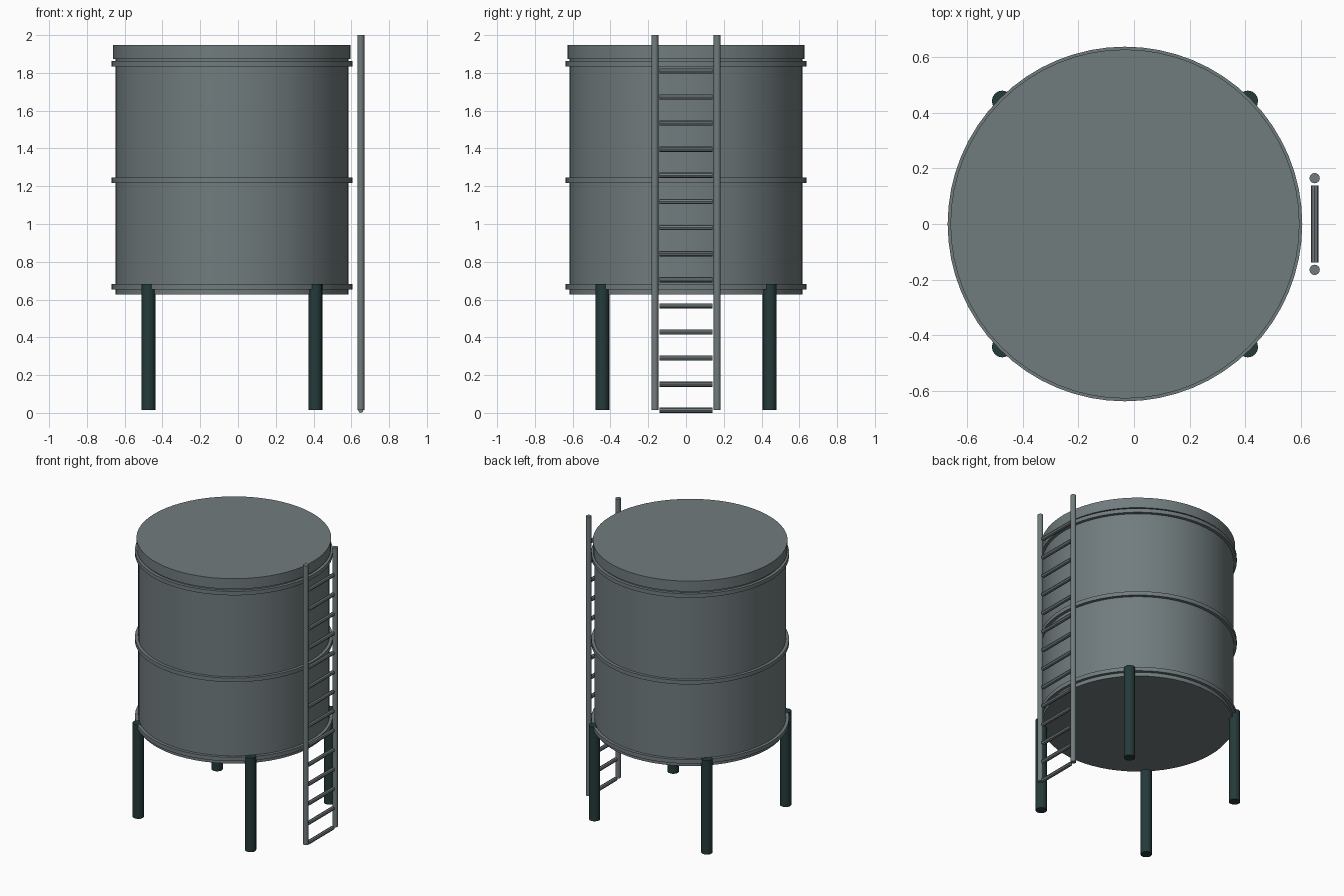
import bpy, math

if "Cube" in bpy.data.objects:
    bpy.data.objects.remove(bpy.data.objects["Cube"])

CX = -0.0325  # tank axis in x


def material(name, rgb):
    m = bpy.data.materials.new(name)
    m.diffuse_color = (*rgb, 1)
    m.use_nodes = True
    m.node_tree.nodes["Principled BSDF"].inputs["Base Color"].default_value = m.diffuse_color
    return m


steel = material("grey steel", (0.165, 0.20, 0.207))
dark = material("dark green steel", (0.018, 0.042, 0.042))


def cyl(name, x, y, z0, z1, r, sides, mat):
    bpy.ops.mesh.primitive_cylinder_add(vertices=sides, radius=r, depth=z1 - z0,
                                        location=(x, y, (z0 + z1) / 2))
    o = bpy.context.object
    o.name = name
    o.data.materials.append(mat)
    bpy.ops.object.shade_smooth_by_angle(angle=math.radians(35))
    return o


# tank shell and lid
cyl("tank_body", CX, 0, 0.627, 1.90, 0.617, 64, steel)
cyl("tank_lid", CX, 0, 1.874, 1.948, 0.628, 64, steel)

# hoops around the tank
for name, z in (("lower", 0.668), ("middle", 1.231), ("upper", 1.848)):
    cyl(name + "_hoop", CX, 0, z - 0.014, z + 0.014, 0.638, 64, steel)

# four legs
for sx, a in ((-1, "left"), (1, "right")):
    for sy, b in ((-1, "front"), (1, "back")):
        cyl(f"{b}_{a}_leg", CX + sx * 0.442, sy * 0.443, 0.014, 0.683, 0.037, 16, dark)

# ladder rails
for s, b in ((-1, "front"), (1, "back")):
    cyl(b + "_ladder_rail", 0.65, s * 0.165, 0.014, 2.0, 0.0185, 16, steel)

# ladder rungs, lying along y
for i in range(14):
    z = 0.0138 + i * 0.1382
    o = cyl(f"ladder_rung_{i + 1}", 0.65, 0, z - 0.139, z + 0.139, 0.0138, 8, steel)
    o.rotation_euler.x = math.pi / 2
    bpy.ops.object.shade_smooth_by_angle(angle=math.radians(50))
